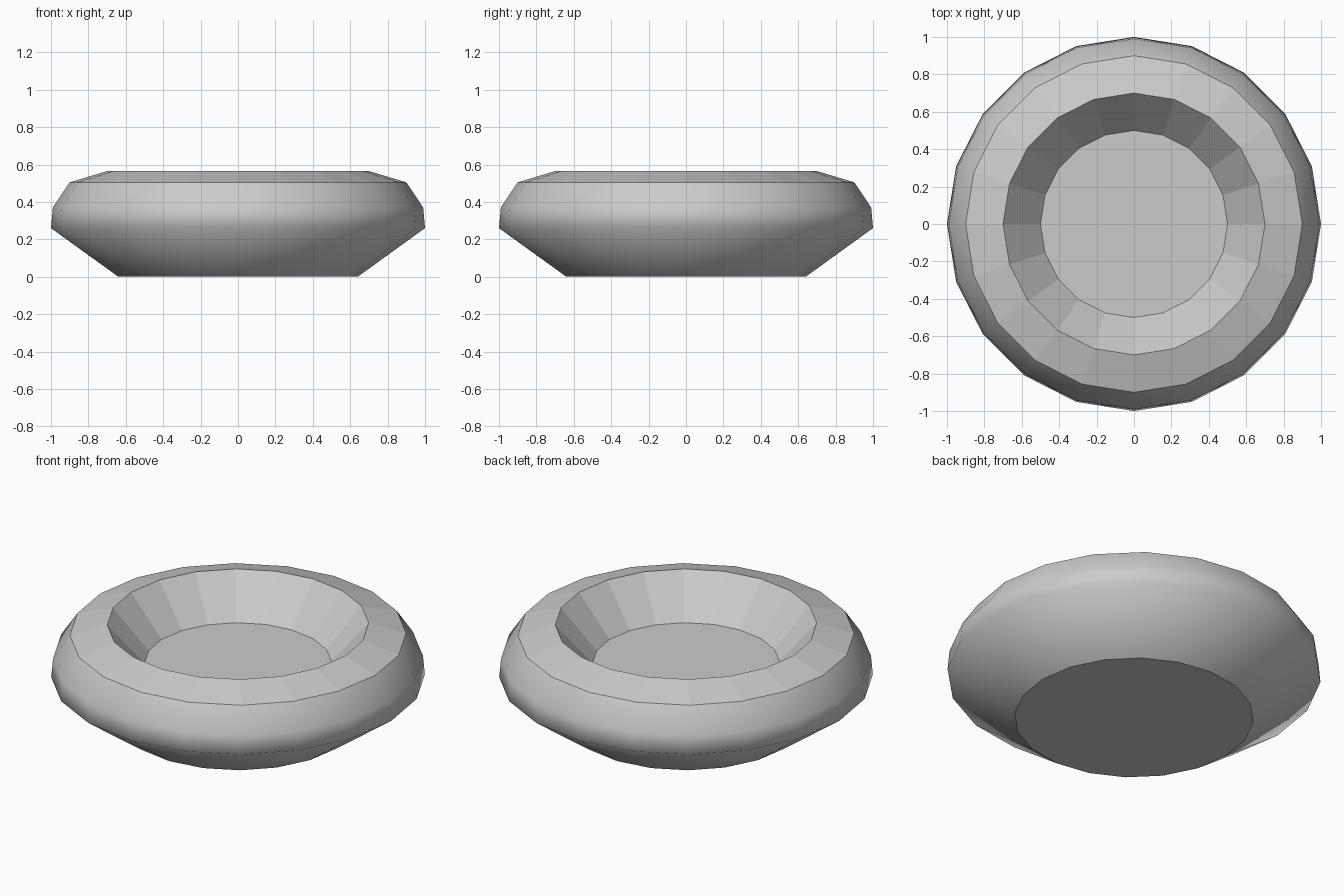
import bpy, bmesh, math

if "Cube" in bpy.data.objects:
    bpy.data.objects.remove(bpy.data.objects["Cube"])

SIDES = 20
# Profile (radius, height) from the base edge, over the rim, to the inner floor
PROFILE = [(0.64, 0.0), (1.0, 0.26), (0.99, 0.37), (0.90, 0.505),
           (0.70, 0.565), (0.50, 0.34)]
SMOOTH_BANDS = 3  # the outer wall is smooth, the rim and inside are faceted

bm = bmesh.new()
rings = []
for r, z in PROFILE:
    rings.append([bm.verts.new((r * math.cos(2 * math.pi * i / SIDES),
                                r * math.sin(2 * math.pi * i / SIDES), z))
                  for i in range(SIDES)])

# Walls and rim
for band, (lo, hi) in enumerate(zip(rings, rings[1:])):
    for i in range(SIDES):
        j = (i + 1) % SIDES
        face = bm.faces.new((lo[i], lo[j], hi[j], hi[i]))
        face.smooth = band < SMOOTH_BANDS

# Base and inner floor
bm.faces.new(rings[0][::-1])
bm.faces.new(rings[-1])

mesh = bpy.data.meshes.new("round_bowl")
bm.to_mesh(mesh)
bm.free()
bowl = bpy.data.objects.new("round_bowl", mesh)
bpy.context.collection.objects.link(bowl)
